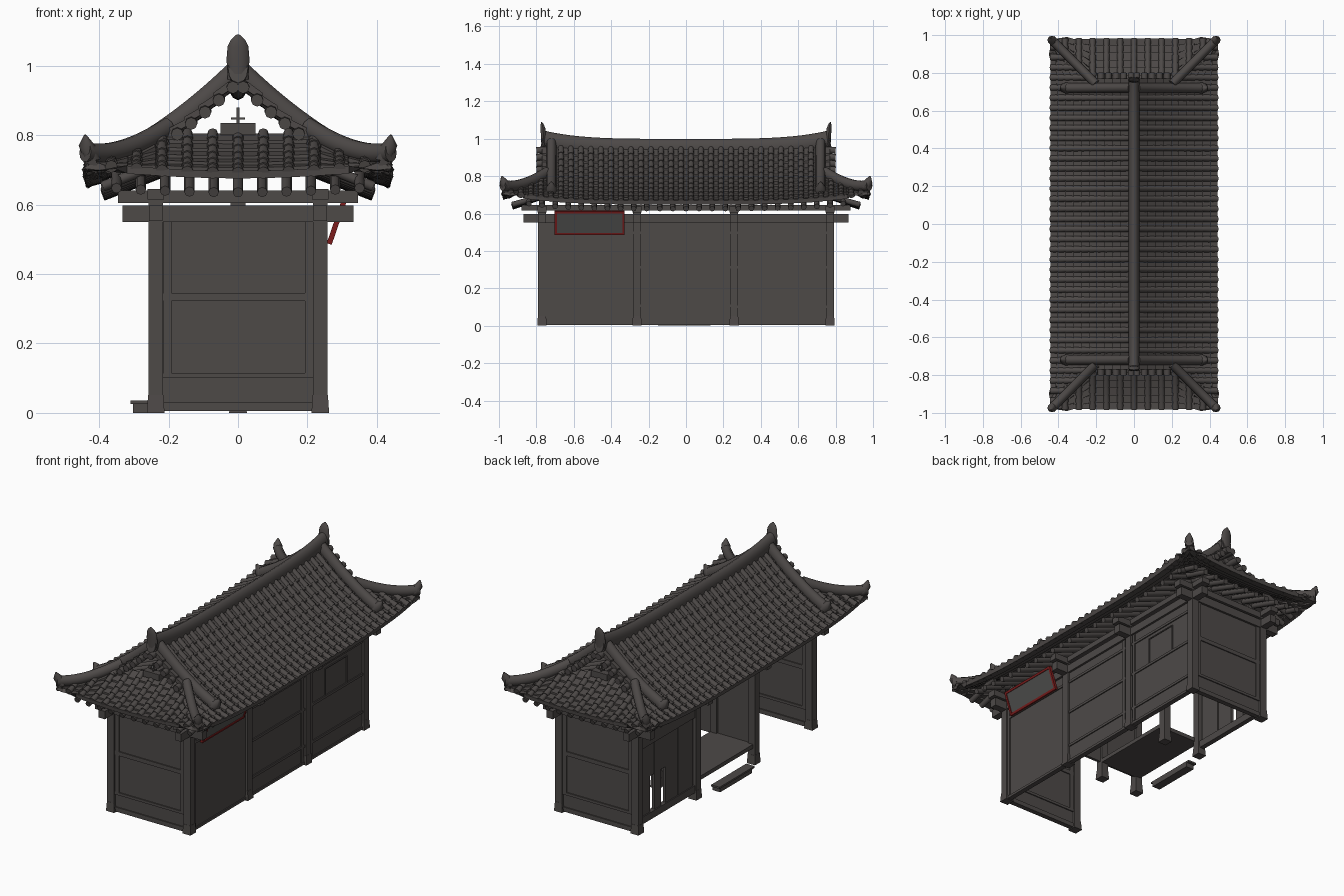
import bpy, bmesh, math
from mathutils import Vector, Matrix

if "Cube" in bpy.data.objects:
    bpy.data.objects.remove(bpy.data.objects["Cube"])


def material(name, rgb):
    m = bpy.data.materials.new(name)
    m.use_nodes = True
    m.diffuse_color = (*rgb, 1)
    m.node_tree.nodes["Principled BSDF"].inputs["Base Color"].default_value = (*rgb, 1)
    return m


GREY = material("charcoal grey", (0.075, 0.067, 0.064))
RED = material("sign red", (0.2, 0.012, 0.012))
PANEL = material("sign panel grey", (0.08, 0.08, 0.076))


class Part:
    """Collects boxes, tubes and quads into one named object."""

    def __init__(self, name, mat=GREY):
        self.name, self.mat, self.bm = name, mat, bmesh.new()

    def box(self, x0, x1, y0, y1, z0, z1, rot=None):
        mat = Matrix.Translation(((x0 + x1) / 2, (y0 + y1) / 2, (z0 + z1) / 2))
        mat = mat @ (rot or Matrix()) @ Matrix.Diagonal((x1 - x0, y1 - y0, z1 - z0, 1))
        bmesh.ops.create_cube(self.bm, size=1, matrix=mat)

    def tube(self, pts, radii, n=8, tall=1.0):
        pts = [Vector(p) for p in pts]
        rings = []
        for i, (p, r) in enumerate(zip(pts, radii)):
            t = (pts[min(i + 2, len(pts) - 1)] - pts[max(i - 2, 0)]).normalized()
            side = t.cross(Vector((0, 0, 1)))
            side = side.normalized() if side.length > 0.5 else Vector((1, 0, 0))
            up = side.cross(t)
            angles = [math.tau * k / n for k in range(n)]
            rings.append([self.bm.verts.new(p + r * (math.cos(a) * side + tall * math.sin(a) * up))
                          for a in angles])
        for a, b in zip(rings, rings[1:]):
            for k in range(n):
                self.bm.faces.new((a[k], a[(k + 1) % n], b[(k + 1) % n], b[k]))
        self.bm.faces.new(rings[0])
        self.bm.faces.new(rings[-1])

    def quad(self, *pts):
        self.bm.faces.new([self.bm.verts.new(p) for p in pts])

    def finish(self, smooth=False, solid=0):
        bmesh.ops.remove_doubles(self.bm, verts=self.bm.verts, dist=1e-5)
        bmesh.ops.recalc_face_normals(self.bm, faces=self.bm.faces)
        mesh = bpy.data.meshes.new(self.name)
        self.bm.to_mesh(mesh)
        self.bm.free()
        mesh.materials.append(self.mat)
        ob = bpy.data.objects.new(self.name, mesh)
        bpy.context.collection.objects.link(ob)
        if solid:
            mod = ob.modifiers.new("thickness", "SOLIDIFY")
            mod.thickness, mod.offset = solid, 0
        if smooth:
            bpy.ops.object.select_all(action="DESELECT")
            ob.select_set(True)
            bpy.context.view_layer.objects.active = ob
            bpy.ops.object.shade_smooth_by_angle(angle=math.radians(50))


# Roof shape: half width, half length, depth of the hipped ends
W, L, HIP = 0.44, 0.98, 0.24


def roof_z(x, y, d):
    lift = 0.055 * (abs(y) / L) ** 4 * (0.5 + 0.5 * (x / W) ** 2)
    return 0.65 + 0.41 * d + 0.64 * d * d + lift


def long_side(s):
    return lambda v, d: Vector((s * (W - d), v, roof_z(W - d, v, d)))


def short_side(s):
    return lambda v, d: Vector((v, s * (L - d), roof_z(v, L - d, d)))


sheet, ribs, rafters = Part("roof_sheet"), Part("roof_tile_ribs"), Part("rafters")


def tile_slope(place, stations, rib_at, depth):
    """Stepped pan tiles between stations and a row of round tiles at each rib."""
    step = Vector((0, 0, 0.009))
    for a, b in zip(stations, stations[1:]):
        n = max(2, round(max(depth(a), depth(b)) / 0.042))
        for k in range(n):
            hi, lo = 1 - k / n, 1 - (k + 1) / n
            pa, pb = place(a, depth(a) * hi), place(b, depth(b) * hi)
            qa, qb = place(a, depth(a) * lo), place(b, depth(b) * lo)
            sheet.quad(pa, pb, qb + step, qa + step)
            if k < n - 1:
                sheet.quad(qa + step, qb + step, qb, qa)
    for v in rib_at:
        n = max(1, round(depth(v) / 0.042))
        pts, radii = [], []
        for k in range(n):
            for t, r in ((k, 0.0145), (k + 1, 0.0185)):
                pts.append(place(v, depth(v) * (1 - t / n)) + Vector((0, 0, 0.013)))
                radii.append(r)
        ribs.tube(pts, radii)


pitch = 0.0535
main_ribs = [pitch * (k + 0.5) for k in range(-14, 14)]
corner_ribs = [pitch * (k + 0.5) for k in range(14, 18)]
for s in (-1, 1):
    tile_slope(long_side(s), [-0.77 + 0.07 * k for k in range(23)], main_ribs, lambda v: 0.42)
    for e in (-1, 1):
        tile_slope(long_side(s), [e * (0.74 + 0.04 * k) for k in range(7)],
                   [e * v for v in corner_ribs], lambda v: max(0.005, L - abs(v)))
    tile_slope(short_side(s), [0.04 * k for k in range(-11, 12)],
               [0.073 * k for k in range(-5, 6)] + [-0.423, 0.423],
               lambda v: max(0.005, min(HIP, W - abs(v))))
    # Round rafters below the eaves
    for k in range(-12, 13):
        y = 0.07 * k
        lift = 0.05 * (y / L) ** 4
        rafters.tube([(s * 0.2, y, 0.7 + lift), (s * 0.39, y, 0.625 + lift)], [0.015] * 2)
    for k in range(-5, 6):
        x = 0.07 * k
        rafters.tube([(x, s * 0.74, 0.7), (x, s * 0.93, 0.635 + 0.1 * x * x)], [0.015] * 2)
sheet.finish(solid=0.022)
ribs.finish(smooth=True)
rafters.finish(smooth=True)

# Main ridge with pointed end tiles
ridge = Part("main_ridge")
ys = [0.77 * k / 16 for k in range(-16, 17)]
ridge.tube([(0, y, 0.95 + 0.045 * abs(y / 0.77) ** 4) for y in ys], [0.029] * 33, 12, 1.7)
ridge.finish(smooth=True)
finials = Part("ridge_finials")
for e in (-1, 1):
    prof = [(0.76, 0.96, 0.03), (0.762, 1.02, 0.033), (0.765, 1.055, 0.03),
            (0.769, 1.075, 0.02), (0.772, 1.09, 0.004)]
    finials.tube([(0, e * y, z) for y, z, r in prof], [r for y, z, r in prof], 10, 0.45)
finials.finish(smooth=True)

# Gable ridges, corner ridges, their end tiles, and tile ends under the gables
gable, hips, ends = Part("gable_ridges"), Part("corner_ridges"), Part("gable_tile_ends")
tips, brace = Part("ridge_tips"), Part("gable_ornaments")
for e in (-1, 1):
    for s in (-1, 1):
        xs = [0.01 + 0.35 * k / 12 for k in range(13)]
        gable.tube([(s * x, e * 0.72, roof_z(x, 0.72, W - x) + 0.026) for x in xs],
                   [0.027] * 13, 10, 1.25)
        z = roof_z(0.36, 0.72, 0.08)
        tips.tube([(s * 0.35, e * 0.72, z + 0.02), (s * 0.37, e * 0.72, z + 0.04),
                   (s * 0.39, e * 0.72, z + 0.07)], [0.03, 0.027, 0.004])
        path = [(s * (W - d), e * (L - d), roof_z(W - d, L - d, d) + 0.026 + 0.02 * (1 - d / HIP) ** 3)
                for d in [HIP * (1 - k / 10) for k in range(11)]]
        hips.tube(path, [0.024] * 11, 10, 1.2)
        tips.tube([(s * (W - 0.02), e * (L - 0.02), 0.735), (s * (W - 0.005), e * (L - 0.005), 0.77),
                   (s * W, e * (L + 0.005), 0.8)], [0.026, 0.024, 0.004])
        for k in range(7):
            x = 0.015 + 0.04 * k
            z = roof_z(x, 0.75, W - x)
            ends.tube([(s * x, e * 0.70, z - 0.005), (s * x, e * 0.8, z - 0.012)], [0.018] * 2)
    brace.box(-0.05, 0.05, e * 0.75 - 0.02, e * 0.75 + 0.02, 0.8, 0.835)
    brace.box(-0.004, 0.004, e * 0.75 - 0.004, e * 0.75 + 0.004, 0.82, 0.88)
    brace.box(-0.02, 0.02, e * 0.75 - 0.004, e * 0.75 + 0.004, 0.845, 0.85)
for p in (gable, hips, ends, tips):
    p.finish(smooth=True)
brace.finish()

# Posts on flared stone feet
COL_X, BAYS = 0.237, (-0.77, -0.262, 0.257, 0.77)
posts, feet = Part("posts"), Part("post_feet")
for y in BAYS:
    for x in (-COL_X, 0, COL_X):
        if x == 0 and abs(y) > 0.5:
            continue
        posts.box(x - 0.021, x + 0.021, y - 0.021, y + 0.021, 0.04, 0.62)
        bmesh.ops.create_cone(feet.bm, cap_ends=True, segments=4, radius1=0.036, radius2=0.031, depth=0.052,
                              matrix=Matrix.Translation((x, y, 0.026)) @ Matrix.Rotation(math.pi / 4, 4, "Z"))
posts.finish()
feet.finish()

# Crossing beams with ends that reach past the walls
beams = Part("beams")
for y in BAYS:
    beams.box(-0.333, 0.333, y - 0.02, y + 0.02, 0.55, 0.597)
    beams.box(-0.345, 0.345, y - 0.024, y + 0.024, 0.605, 0.64)
for x in (-COL_X, COL_X):
    beams.box(x - 0.02, x + 0.02, -0.87, 0.87, 0.553, 0.597)
    beams.box(x - 0.024, x + 0.024, -0.88, 0.88, 0.615, 0.645)
beams.finish()

# Walls
walls = Part("walls")
for e in (-1, 1):
    walls.box(-COL_X, COL_X, e * 0.77 - 0.008, e * 0.77 + 0.008, 0.012, 0.56)
walls.box(COL_X - 0.008, COL_X + 0.008, -0.77, 0.77, 0.012, 0.56)
walls.box(-COL_X, COL_X, -0.27, -0.254, 0.1, 0.56)
walls.finish()

# Rails and stiles on the walls
trim = Part("wall_trim")
for e in (-1, 1):
    y0, y1 = e * 0.77 - 0.014, e * 0.77 + 0.014
    for z0, z1 in ((0.005, 0.03), (0.1, 0.115), (0.322, 0.345)):
        trim.box(-COL_X, COL_X, y0, y1, z0, z1)
    for x in (-0.203, 0.205):
        trim.box(x - 0.012, x + 0.012, y0, y1, 0.115, 0.55)
for a, b, zs in ((-0.77, -0.262, (0.005, 0.49)), (-0.262, 0.257, (0.005, 0.1, 0.305, 0.49)),
                 (0.257, 0.77, (0.005, 0.095, 0.305, 0.49))):
    for z in zs:
        trim.box(COL_X - 0.014, COL_X + 0.014, a, b, z, z + 0.014)
for y in (-0.74, 0.215, 0.295):
    trim.box(COL_X - 0.014, COL_X + 0.014, y - 0.01, y + 0.01, 0.02, 0.55)
for y in (0.42, 0.61):
    trim.box(COL_X - 0.014, COL_X + 0.013, y - 0.003, y + 0.003, 0.318, 0.47)
trim.box(COL_X - 0.014, COL_X + 0.013, 0.42, 0.61, 0.465, 0.471)
trim.finish()

# Open side: door leaves of the back room, sill and lintel
doors = Part("door_leaves")
doors.box(-COL_X - 0.014, -COL_X + 0.014, 0.257, 0.77, 0.04, 0.08)
doors.box(-COL_X - 0.012, -COL_X + 0.012, 0.257, 0.77, 0.46, 0.56)
for a, b in ((0.29, 0.42), (0.425, 0.53), (0.57, 0.63), (0.67, 0.75)):
    doors.box(-COL_X - 0.008, -COL_X + 0.008, a, b, 0.06, 0.5)
doors.box(-COL_X - 0.006, -COL_X + 0.006, 0.53, 0.67, 0.28, 0.5)
doors.finish()

# Raised porch floor and the step in front of it
floor = Part("porch_floor")
floor.box(-COL_X - 0.01, 0.02, -0.25, 0.245, 0.09, 0.112)
floor.finish()
stone = Part("porch_step")
stone.box(-0.303, -0.255, -0.15, 0.13, 0, 0.026)
stone.box(-0.31, -0.258, -0.165, 0.145, 0.026, 0.036)
stone.finish()

# Tilted signboard: red frame around a grey panel
tilt = Matrix.Rotation(math.radians(19), 4, "Y")
centre = Matrix.Translation((0.284, -0.515, 0.55))
for name, mat, bars in (
        ("sign_panel", PANEL, [(-0.003, 0.003, -0.18, 0.18, -0.06, 0.06)]),
        ("sign_frame", RED, [(-0.007, 0.008, -0.187, 0.187, s * 0.061 - 0.006, s * 0.061 + 0.006) for s in (-1, 1)]
         + [(-0.007, 0.008, s * 0.181 - 0.006, s * 0.181 + 0.006, -0.06, 0.06) for s in (-1, 1)])):
    part = Part(name, mat)
    for bar in bars:
        part.box(*bar)
    part.bm.transform(centre @ tilt)
    part.finish()
